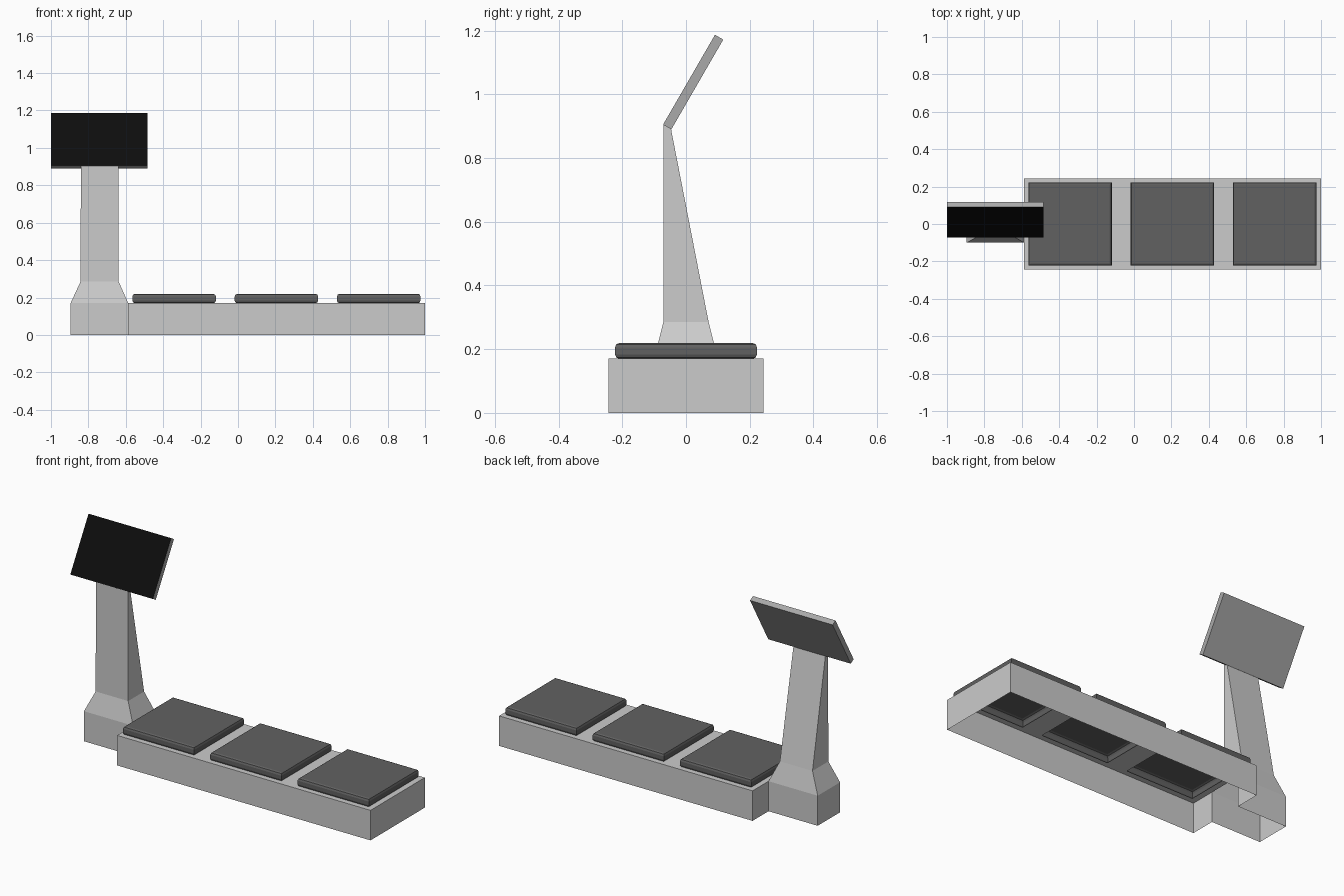
import bpy, bmesh
from mathutils import Vector

if "Cube" in bpy.data.objects:
    bpy.data.objects.remove(bpy.data.objects["Cube"])


def material(name, v):
    m = bpy.data.materials.new(name)
    m.diffuse_color = (v, v, v, 1)
    return m


def finish(bm, name, mat=None):
    bmesh.ops.remove_doubles(bm, verts=bm.verts, dist=1e-4)
    bmesh.ops.recalc_face_normals(bm, faces=bm.faces)
    me = bpy.data.meshes.new(name)
    bm.to_mesh(me)
    bm.free()
    if mat:
        me.materials.append(mat)
    ob = bpy.data.objects.new(name, me)
    bpy.context.collection.objects.link(ob)
    return ob


def face(bm, pts):
    return bm.faces.new([bm.verts.new(p) for p in pts])


def rect(x0, x1, y0, y1, z):
    return [(x0, y0, z), (x1, y0, z), (x1, y1, z), (x0, y1, z)]


def loft(bm, rings):
    for a, b in zip(rings, rings[1:]):
        n = len(a)
        for i in range(n):
            j = (i + 1) % n
            face(bm, [a[i], a[j], b[j], b[i]])


pad_grey = material("dark_grey", 0.12)
black = material("screen_black", 0.004)

H, L, D = 0.17, -0.587, 0.243
PADS = [(-0.565, -0.118), (-0.018, 0.429), (0.529, 0.976)]
PAD_Y, INSET = 0.223, 0.013

# Bench plinth and pedestal foot: one hollow shell, open underneath
bm = bmesh.new()
outline = [(L, -D), (1, -D), (1, D), (L, D), (L, 0.1), (-0.895, 0.1), (-0.895, -0.1), (L, -0.1)]
loft(bm, [[(x, y, z) for x, y in outline] for z in (0, H)])

# Plinth top with openings under the pads
xs = [L] + [v for a, b in PADS for v in (a + INSET, b - INSET)] + [1]
ys = [-D, -PAD_Y + INSET, PAD_Y - INSET, D]
for i in range(len(xs) - 1):
    for j in range(3):
        if not (i % 2 == 1 and j == 1):
            face(bm, rect(xs[i], xs[i + 1], ys[j], ys[j + 1], H))
finish(bm, "bench_base")

# Tapered column rising from the foot to the tilted screen
bm = bmesh.new()
top = [(-0.84, -0.071, 0.905), (-0.64, -0.071, 0.905), (-0.64, -0.047, 0.891), (-0.84, -0.047, 0.891)]
loft(bm, [rect(-0.895, L, -0.1, 0.1, H), rect(-0.842, -0.638, -0.071, 0.071, 0.285), top])
finish(bm, "column")

# Three pads with rounded rims, open underneath
profile = [(INSET, H), (0.004, 0.174), (0, 0.184), (0, 0.205), (0.004, 0.215), (INSET, 0.219)]
for k, (a, b) in enumerate(PADS):
    bm = bmesh.new()
    rings = [rect(a + i, b - i, -PAD_Y + i, PAD_Y - i, z) for i, z in profile]
    loft(bm, rings)
    face(bm, rings[-1])
    finish(bm, f"pad_{k + 1}", pad_grey)

# Tilted display slab with an inset black panel on its front
bm = bmesh.new()
x0, x1 = -1.0, -0.483
front = [Vector(p) for p in ((x0, -0.072, 0.905), (x1, -0.072, 0.905), (x1, 0.091, 1.187), (x0, 0.091, 1.187))]
back = [p + Vector((0, 0.026, -0.015)) for p in front]
loft(bm, [front, back])
face(bm, back)
panel = face(bm, front)
bmesh.ops.inset_individual(bm, faces=[panel], thickness=0.015)
panel.material_index = 1
ob = finish(bm, "display")
ob.data.materials.append(material("grey", 0.8 * 0.5))
ob.data.materials.append(black)
ob.data.materials[0].diffuse_color = (0.4, 0.4, 0.4, 1)

for m in bpy.data.materials:
    if m.users and not m.is_grease_pencil:
        m.use_nodes = True
        m.node_tree.nodes["Principled BSDF"].inputs["Base Color"].default_value = m.diffuse_color
